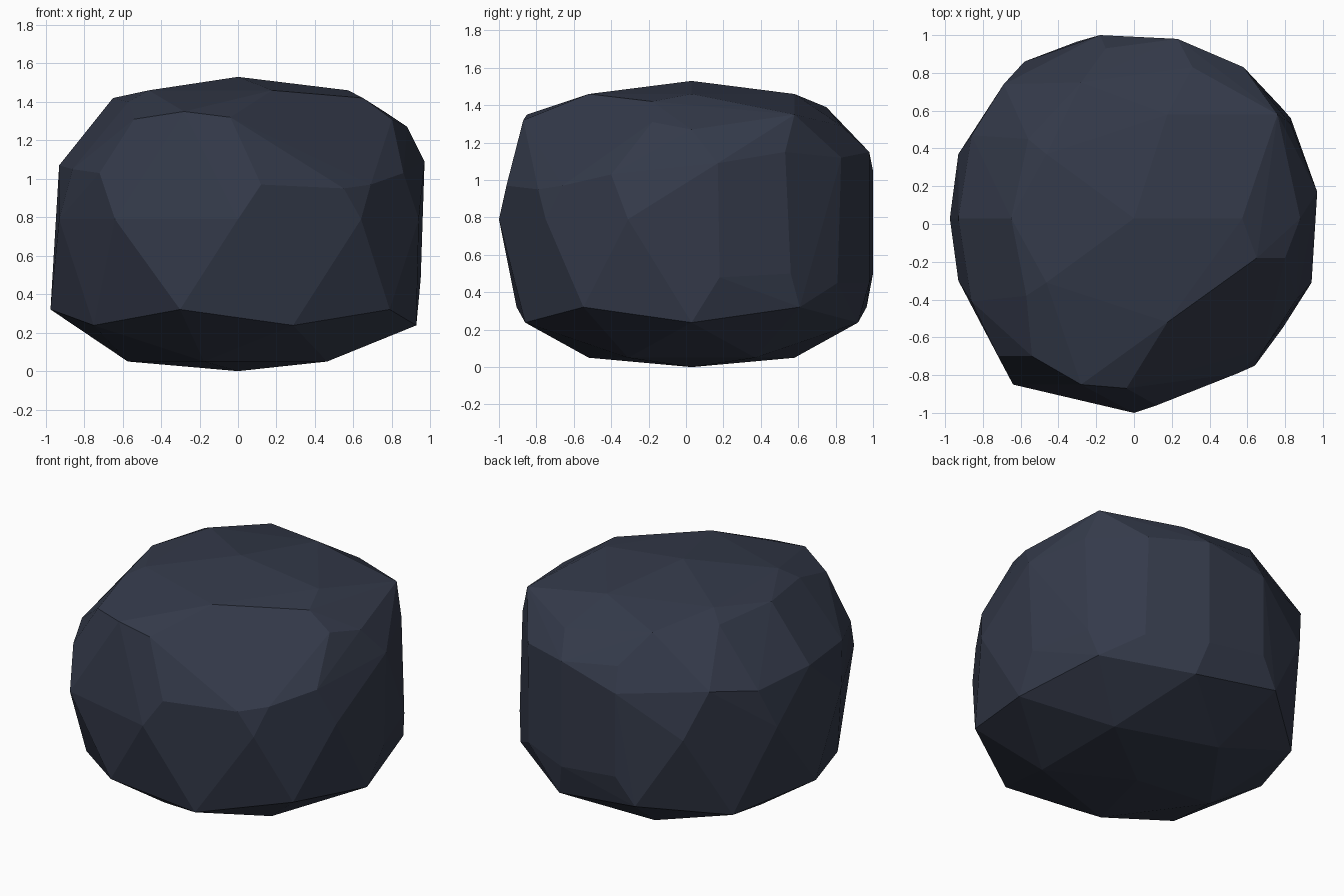
import bpy, bmesh

# Dark slate colour
slate = bpy.data.materials.new("dark slate")
slate.diffuse_color = (0.034, 0.042, 0.068, 1)

# Lower half and crown of the boulder: a stretched icosphere with squashed poles
src = bmesh.new()
bmesh.ops.create_icosphere(src, subdivisions=2, radius=1)


def squash(z):
    if abs(z) > 0.95:
        return 0.0 if z < 0 else 1.53
    if abs(z) > 0.7:
        return 0.05 if z < 0 else 1.46
    return 0.79 + 1.05 * z


points = [(v.co.x * 1.09, v.co.y * 1.1 + 0.03, squash(v.co.z))
          for v in src.verts if v.co.z < -0.4 or v.co.z > 0.7]
src.free()

# Corners of the chipped facets around the sides
points += [
    # front left chip
    (-0.72, -0.70, 1.03), (-0.54, -0.70, 1.31), (-0.28, -0.85, 1.35),
    (-0.04, -0.87, 1.32), (0.12, -0.96, 0.97), (0, -1.0, 0.79), (-0.64, -0.85, 0.79),
    # large front right chip
    (0.65, -0.18, 1.42), (0.80, -0.18, 1.31), (0.86, -0.40, 1.03),
    (0.69, -0.66, 0.97), (0.55, -0.79, 0.95), (0.64, -0.75, 0.79),
    # right side
    (0.94, -0.31, 0.79), (0.88, 0.03, 1.27), (0.97, 0.17, 1.09), (0.95, 0.0, 0.79),
    (0.95, 0.18, 0.48), (0.76, 0.58, 1.35), (0.83, 0.53, 1.15), (0.83, 0.56, 0.5),
    # back
    (0.58, 0.83, 1.12), (0.59, 0.81, 0.45), (0.31, 0.83, 1.29), (0.23, 0.98, 1.15),
    (0.23, 0.98, 0.45), (-0.18, 1.0, 1.05), (-0.18, 1.0, 0.5), (-0.15, 0.93, 1.2),
    (-0.28, 0.75, 1.39), (-0.69, 0.74, 1.10), (-0.58, 0.86, 0.79),
    # left side
    (-0.93, 0.37, 0.79), (-0.93, -0.30, 0.79), (-0.93, 0.03, 1.07), (-0.65, 0.03, 1.42),
    (-0.56, 0.45, 1.40), (-0.86, 0.47, 1.05), (-0.57, -0.38, 1.40), (-0.86, -0.41, 1.05),
]

# Wrap the corners into one flat-faced boulder
bm = bmesh.new()
for p in points:
    bm.verts.new(p)
hull = bmesh.ops.convex_hull(bm, input=bm.verts[:])
bmesh.ops.delete(bm, geom=[v for v in bm.verts if not v.link_faces], context='VERTS')
bmesh.ops.dissolve_limit(bm, angle_limit=0.05, verts=bm.verts[:], edges=bm.edges[:])
bmesh.ops.recalc_face_normals(bm, faces=bm.faces[:])
mesh = bpy.data.meshes.new("boulder")
bm.to_mesh(mesh)
bm.free()
mesh.materials.append(slate)
boulder = bpy.data.objects.new("boulder", mesh)
bpy.context.collection.objects.link(boulder)
